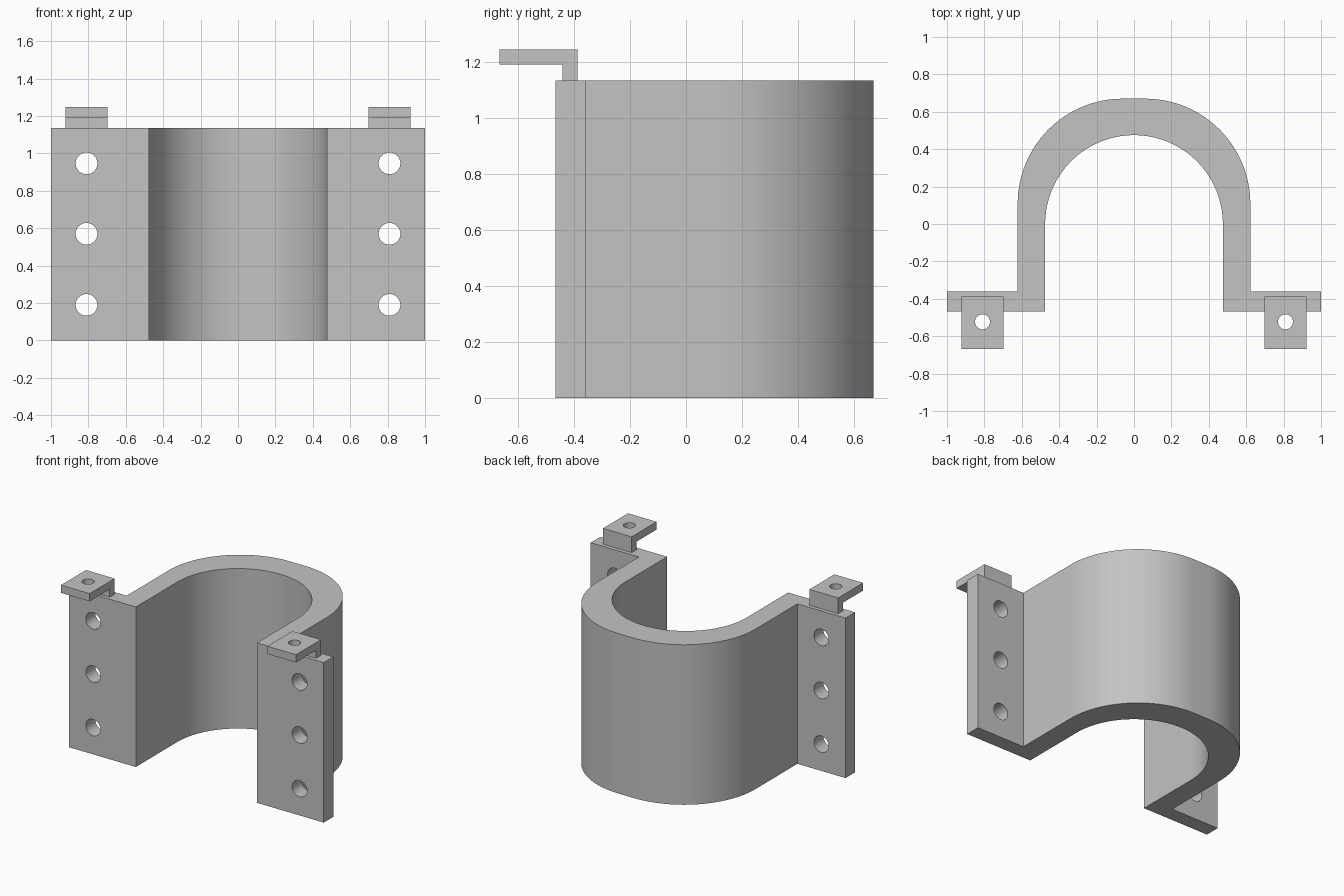
import bpy
import bmesh
from math import sin, cos, pi, radians
from mathutils import Matrix, Vector

cube = bpy.data.objects.get("Cube")
if cube:
    bpy.data.objects.remove(cube, do_unlink=True)

grey = bpy.data.materials.new("plain_grey")
grey.use_nodes = True
grey.diffuse_color = (0.55, 0.55, 0.55, 1)
grey.node_tree.nodes["Principled BSDF"].inputs["Base Color"].default_value = (0.55, 0.55, 0.55, 1)


def make_object(name, bm):
    bmesh.ops.recalc_face_normals(bm, faces=bm.faces)
    mesh = bpy.data.meshes.new(name)
    bm.to_mesh(mesh)
    bm.free()
    obj = bpy.data.objects.new(name, mesh)
    bpy.context.collection.objects.link(obj)
    mesh.materials.append(grey)
    return obj


def prism(name, points, direction):
    """Extrude a closed outline along a direction."""
    bm = bmesh.new()
    face = bm.faces.new([bm.verts.new(p) for p in points])
    new = bmesh.ops.extrude_face_region(bm, geom=[face])["geom"]
    verts = [v for v in new if isinstance(v, bmesh.types.BMVert)]
    bmesh.ops.translate(bm, verts=verts, vec=Vector(direction))
    return make_object(name, bm)


def drill(obj, holes, radius, rotation):
    """Cut round through-holes at the given centres."""
    bm = bmesh.new()
    for centre in holes:
        bmesh.ops.create_cone(bm, cap_ends=True, segments=48, radius1=radius, radius2=radius,
                              depth=0.4, matrix=Matrix.Translation(centre) @ rotation)
    cutter = make_object("hole_cutter", bm)
    cutter.hide_render = True
    mod = obj.modifiers.new("holes", 'BOOLEAN')
    mod.operation = 'DIFFERENCE'
    mod.solver = 'EXACT'
    mod.object = cutter
    select(obj)
    bpy.ops.object.modifier_apply(modifier=mod.name)
    bpy.data.objects.remove(cutter, do_unlink=True)


def select(obj):
    bpy.ops.object.select_all(action='DESELECT')
    obj.select_set(True)
    bpy.context.view_layer.objects.active = obj


def arc(cx, cy, r, start, end, steps=32):
    return [(cx + r * cos(a), cy + r * sin(a))
            for a in (start + (end - start) * i / steps for i in range(steps + 1))]


HEIGHT = 1.135
FRONT, BACK = -0.467, -0.36
HOLE_X = 0.81

# Saddle bracket: U-shaped wall with a flange on each side
outline = [(1, FRONT), (1, BACK), (0.622, BACK)]
outline += arc(0.06, 0.108, 0.562, 0, pi / 2)
outline += arc(-0.06, 0.108, 0.562, pi / 2, pi)
outline += [(-0.622, BACK), (-1, BACK), (-1, FRONT), (-0.475, FRONT)]
outline += arc(0, 0, 0.475, pi, 0, 64)
outline += [(0.475, FRONT)]
bracket = prism("saddle_bracket", [(x, y, 0) for x, y in outline], (0, 0, HEIGHT))

# Three bolt holes in each flange
drill(bracket, [(s * HOLE_X, -0.41, z) for s in (-1, 1) for z in (0.19, 0.57, 0.947)],
      0.058, Matrix.Rotation(pi / 2, 4, 'X'))

# L-shaped mounting tabs on top of the flanges
tab_profile = [(-0.387, HEIGHT), (-0.387, 1.247), (-0.667, 1.247),
               (-0.667, 1.192), (-0.442, 1.192), (-0.442, HEIGHT)]
parts = [bracket]
for side, s in (("right", -1), ("left", 1)):
    x0 = s * HOLE_X - 0.1125
    tab = prism(side + "_mounting_tab", [(x0, y, z) for y, z in tab_profile], (0.225, 0, 0))
    drill(tab, [(s * HOLE_X, -0.523, 1.22)], 0.04, Matrix.Identity(4))
    parts.append(tab)

for part in parts:
    select(part)
    bpy.ops.object.shade_smooth_by_angle(angle=radians(30))
